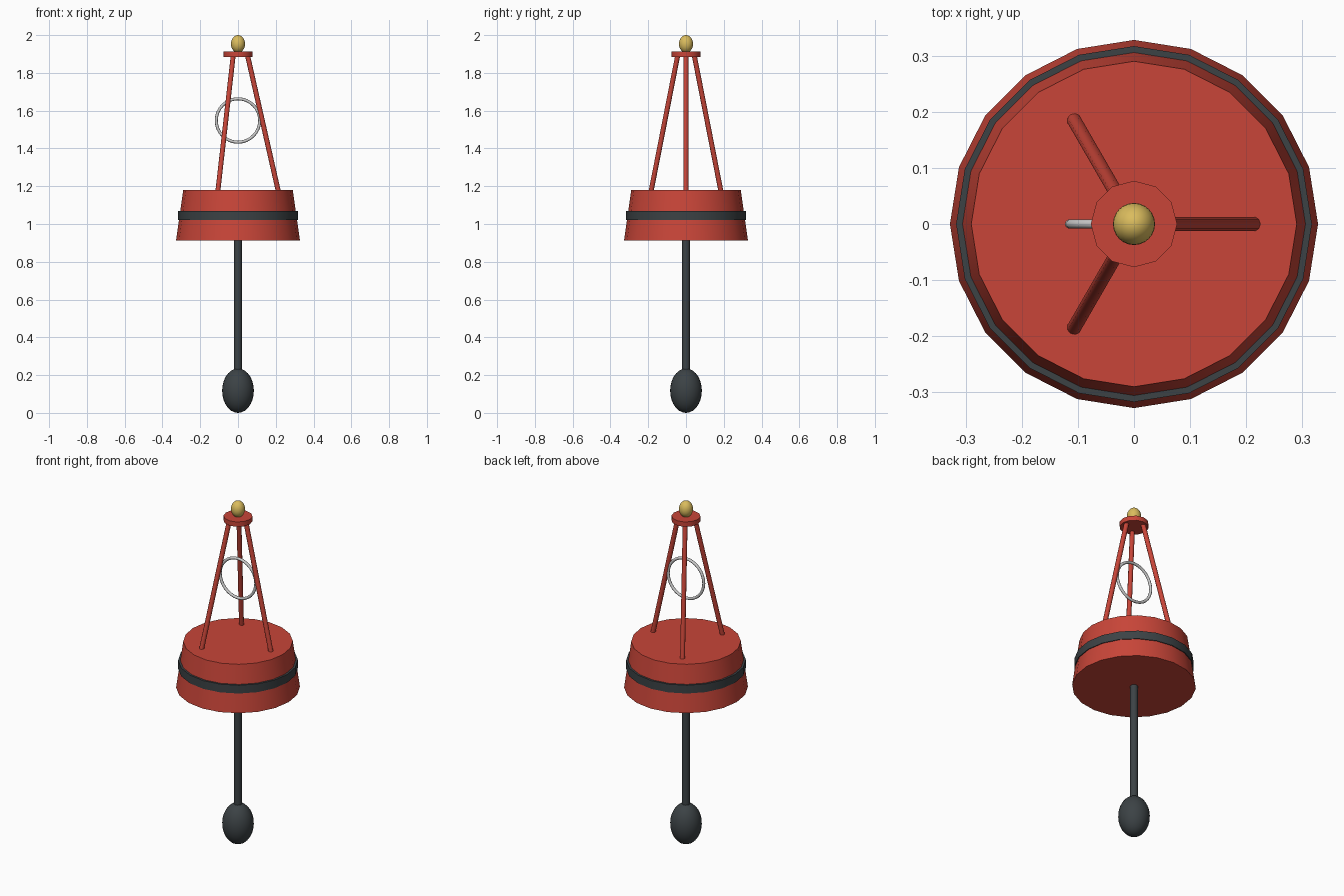
import bpy, math
from mathutils import Vector

if "Cube" in bpy.data.objects:
    bpy.data.objects.remove(bpy.data.objects["Cube"])


def material(name, rgb):
    m = bpy.data.materials.new(name)
    m.diffuse_color = (*rgb, 1)
    m.use_nodes = True
    m.node_tree.nodes["Principled BSDF"].inputs["Base Color"].default_value = m.diffuse_color
    return m


red = material("red_paint", (0.58, 0.06, 0.04))
dark = material("dark_iron", (0.045, 0.055, 0.06))
yellow = material("yellow_lamp", (0.70, 0.50, 0.11))


def finish(name, mat=None, angle=35):
    o = bpy.context.object
    o.name = name
    if mat:
        o.data.materials.append(mat)
    bpy.ops.object.shade_smooth_by_angle(angle=math.radians(angle))
    return o


def drum(name, r0, r1, z0, z1, sides, mat):
    # upright cylinder or cone section between two heights
    bpy.ops.mesh.primitive_cone_add(vertices=sides, radius1=r0, radius2=r1, depth=z1 - z0,
                                    location=(0, 0, (z0 + z1) / 2))
    return finish(name, mat)


def egg(name, r, z0, z1, mat):
    # stretched sphere between two heights
    bpy.ops.mesh.primitive_uv_sphere_add(segments=24, ring_count=14, radius=1,
                                         location=(0, 0, (z0 + z1) / 2))
    o = bpy.context.object
    o.scale = (r, r, (z1 - z0) / 2)
    bpy.ops.object.transform_apply(location=False, rotation=False, scale=True)
    return finish(name, mat, 60)


def rod(name, a, b, r, sides, mat):
    # cylinder between two points
    a, b = Vector(a), Vector(b)
    d = b - a
    bpy.ops.mesh.primitive_cylinder_add(vertices=sides, radius=r, depth=d.length, location=(a + b) / 2,
                                        rotation=d.to_track_quat('Z', 'Y').to_euler())
    return finish(name, mat, 50)


# Float body with rubbing band
drum("float_body", 0.328, 0.290, 0.912, 1.18, 20, red)
drum("float_band", 0.317, 0.317, 1.022, 1.07, 20, dark)

# Keel stem and counterweight
drum("keel_stem", 0.021, 0.021, 0.15, 0.93, 12, dark)
egg("counterweight", 0.084, 0.0, 0.235, dark)

# Three tower legs leaning in to the top plate
for i in range(3):
    t = math.radians(120 * i)
    c, s = math.cos(t), math.sin(t)
    rod(f"tower_leg_{i + 1}", (0.213 * c, 0.213 * s, 1.175), (0.05 * c, 0.05 * s, 1.895), 0.0132, 10, red)

# Top plate and lamp
drum("top_plate", 0.077, 0.077, 1.884, 1.912, 12, red)
egg("lamp", 0.0375, 1.907, 2.0, yellow)

# Upright hoop inside the tower
bpy.ops.mesh.primitive_torus_add(major_segments=32, minor_segments=10, major_radius=0.115, minor_radius=0.008,
                                 location=(0, 0, 1.548), rotation=(math.pi / 2, 0, 0))
finish("hoop", None, 60)
